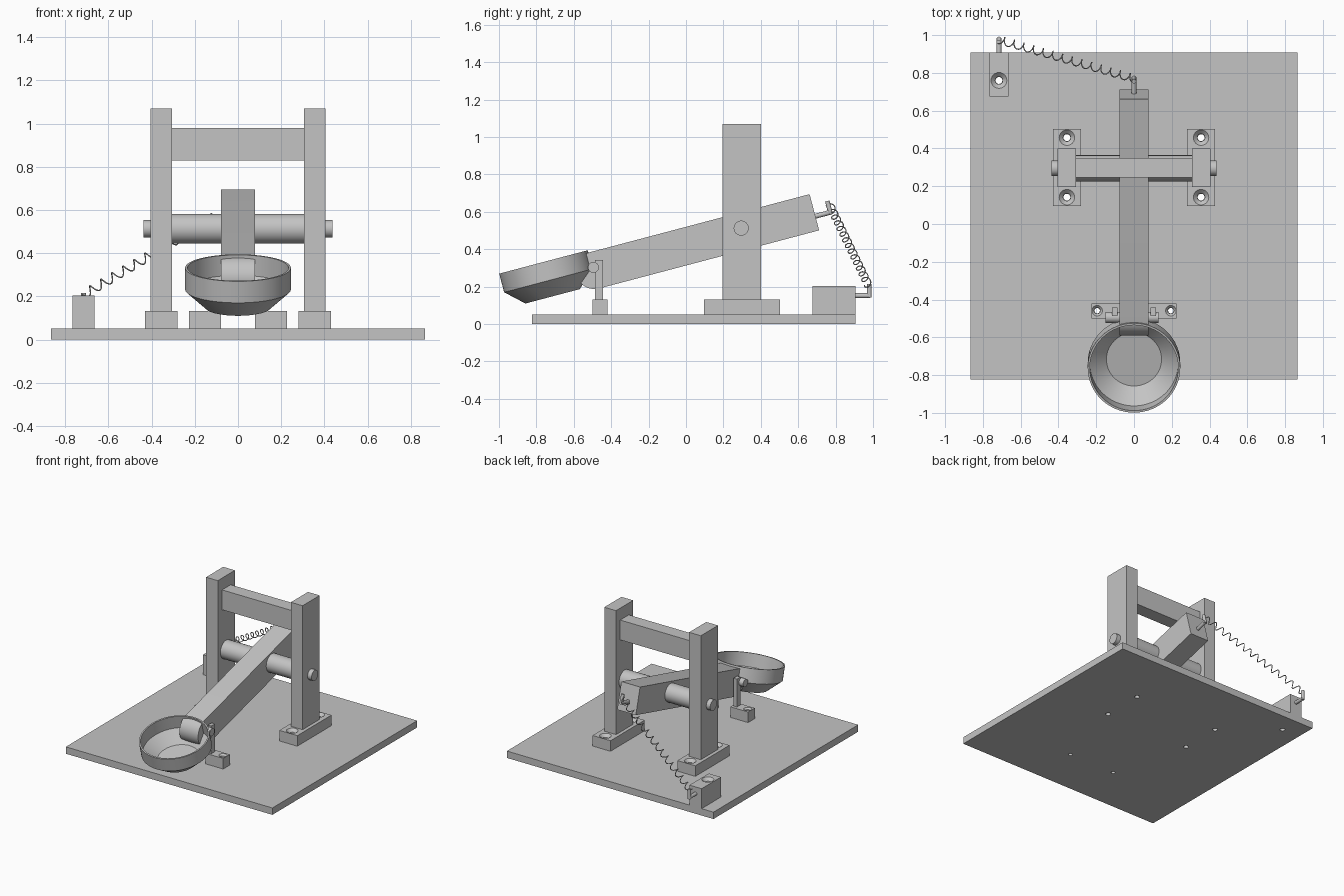
import bpy, bmesh
from math import sin, cos, pi, radians
from mathutils import Vector, Matrix

cube = bpy.data.objects.get("Cube")
if cube:
    bpy.data.objects.remove(cube, do_unlink=True)

grey = bpy.data.materials.new("plain grey")
grey.use_nodes = True
colour = (0.55, 0.55, 0.55, 1)
grey.diffuse_color = colour
grey.node_tree.nodes["Principled BSDF"].inputs["Base Color"].default_value = colour

# The tilted arm frame: origin at the axle, local y along the arm
PIVOT = Vector((0, 0.295, 0.513))
ARM = Matrix.Translation(PIVOT) @ Matrix.Rotation(radians(14.8), 4, 'X')


def activate(ob):
    bpy.ops.object.select_all(action='DESELECT')
    ob.select_set(True)
    bpy.context.view_layer.objects.active = ob


def finish(name, bm, smooth=False):
    bmesh.ops.recalc_face_normals(bm, faces=bm.faces[:])
    mesh = bpy.data.meshes.new(name)
    bm.to_mesh(mesh)
    bm.free()
    mesh.materials.append(grey)
    ob = bpy.data.objects.new(name, mesh)
    bpy.context.collection.objects.link(ob)
    if smooth:
        activate(ob)
        bpy.ops.object.shade_smooth_by_angle(angle=radians(30))
    return ob


def box(name, x, y, z):
    bm = bmesh.new()
    bmesh.ops.create_cube(bm, size=1)
    for v in bm.verts:
        v.co = [(a + b) / 2 + c * (b - a) for (a, b), c in zip((x, y, z), v.co)]
    return finish(name, bm)


def rod(name, start, end, radius, sides=32):
    start, end = Vector(start), Vector(end)
    axis = end - start
    place = Matrix.Translation((start + end) / 2) @ axis.to_track_quat('Z', 'Y').to_matrix().to_4x4()
    bm = bmesh.new()
    bmesh.ops.create_cone(bm, cap_ends=True, segments=sides, radius1=radius,
                          radius2=radius, depth=axis.length, matrix=place)
    return finish(name, bm, True)


def lathe(name, profile, place, steps=64):
    bm = bmesh.new()
    verts = [bm.verts.new((r, 0, z)) for r, z in profile]
    edges = [bm.edges.new(pair) for pair in zip(verts, verts[1:])]
    bmesh.ops.spin(bm, geom=verts + edges, axis=(0, 0, 1), cent=(0, 0, 0),
                   angle=2 * pi, steps=steps, use_merge=True)
    bmesh.ops.remove_doubles(bm, verts=bm.verts[:], dist=0.0001)
    bm.transform(place)
    return finish(name, bm, True)


def drill(ob, x, y, top, wide, narrow):
    """Cut a countersunk screw hole straight down through a part."""
    depth = wide - narrow
    profile = [(0, -0.1), (narrow, -0.1), (narrow, top - depth), (wide, top),
               (wide, top + 0.1), (0, top + 0.1)]
    cutter = lathe("hole_cutter", profile, Matrix.Translation((x, y, 0)), 24)
    cutter.hide_render = True
    mod = ob.modifiers.new("hole", 'BOOLEAN')
    mod.operation, mod.solver, mod.object = 'DIFFERENCE', 'EXACT', cutter
    activate(ob)
    bpy.ops.object.modifier_apply(modifier=mod.name)
    bpy.data.objects.remove(cutter, do_unlink=True)


base = box("base_plate", (-0.865, 0.865), (-0.824, 0.907), (0, 0.052))

# Upright frame and trigger stands, mirrored left and right
for side, s in (("left", 1), ("right", -1)):
    def span(a, b):
        return (a, b) if s > 0 else (-b, -a)

    foot = box(side + "_post_foot", span(0.28, 0.43), (0.095, 0.503), (0.052, 0.132))
    for y in (0.142, 0.457):
        drill(foot, s * 0.355, y, 0.132, 0.041, 0.02)
        drill(base, s * 0.355, y, 0.132, 0.041, 0.018)
    box(side + "_post", span(0.306, 0.404), (0.195, 0.4), (0.13, 1.07))
    rod(side + "_axle_sleeve", (s * 0.07, *PIVOT.yz), (s * 0.306, *PIVOT.yz), 0.069, 48)

    stand = box(side + "_trigger_foot", span(0.078, 0.226), (-0.5, -0.42), (0.052, 0.132))
    drill(stand, s * 0.195, -0.459, 0.132, 0.028, 0.016)
    drill(base, s * 0.195, -0.459, 0.132, 0.028, 0.014)
    box(side + "_trigger_post", span(0.088, 0.116), (-0.486, -0.443), (0.13, 0.343))

box("crossbar", (-0.31, 0.31), (0.247, 0.35), (0.83, 0.98))
rod("axle", (-0.437, *PIVOT.yz), (0.437, *PIVOT.yz), 0.04, 48)
rod("trigger_pin", (-0.152, -0.495, 0.303), (0.13, -0.495, 0.303), 0.029)

# Throwing arm: a bar with a rounded front end
outline = [(0.4, 0.082), (0.4, -0.118)]
outline += [(-0.816 - 0.1 * sin(a), -0.018 - 0.1 * cos(a))
            for a in (pi * i / 24 for i in range(25))]
bm = bmesh.new()
face = bm.faces.new([bm.verts.new((-0.078, y, z)) for y, z in outline])
out = bmesh.ops.extrude_face_region(bm, geom=[face])
bmesh.ops.translate(bm, vec=(0.156, 0, 0),
                    verts=[g for g in out["geom"] if isinstance(g, bmesh.types.BMVert)])
bm.transform(ARM)
finish("throwing_arm", bm, True)

# Bowl: open cup with a straight rim and a cone below
lathe("bowl", [(0, -0.095), (0.15, -0.095), (0.245, -0.008), (0.245, 0.095),
               (0.234, 0.095), (0.234, -0.003), (0.146, -0.083), (0, -0.083)],
      ARM @ Matrix.Translation((0, -1.068, 0)))

# Spring anchor block
block = box("spring_block", (-0.766, -0.664), (0.676, 0.907), (0.052, 0.203))
drill(block, -0.715, 0.76, 0.203, 0.042, 0.02)
drill(base, -0.715, 0.76, 0.203, 0.042, 0.018)

# Hooks at both spring ends
rod("block_hook_shank", (-0.715, 0.9, 0.152), (-0.715, 0.985, 0.152), 0.013, 16)
rod("block_hook_tip", (-0.715, 0.98, 0.142), (-0.715, 0.98, 0.215), 0.012, 16)
rod("arm_hook_shank", ARM @ Vector((0, 0.39, -0.04)), ARM @ Vector((0, 0.488, -0.04)), 0.013, 16)
rod("arm_hook_tip", ARM @ Vector((0, 0.482, -0.05)), ARM @ Vector((0, 0.482, 0.022)), 0.012, 16)

# Coil spring stretched between the hooks
start, end = Vector((0, 0.77, 0.632)), Vector((-0.715, 0.975, 0.208))
axis = end - start
turn = axis.to_track_quat('Z', 'Y')
coils, per_turn = 14, 16
count = coils * per_turn
curve = bpy.data.curves.new("spring", 'CURVE')
curve.dimensions = '3D'
curve.bevel_depth = 0.0032
curve.bevel_resolution = 1
line = curve.splines.new('POLY')
line.points.add(count)
for i, p in enumerate(line.points):
    a = 2 * pi * i / per_turn
    offset = turn @ Vector((0.021 * cos(a), 0.021 * sin(a), 0))
    p.co = (*(start + axis * i / count + offset), 1)
curve.materials.append(grey)
spring = bpy.data.objects.new("spring", curve)
bpy.context.collection.objects.link(spring)
activate(spring)
bpy.ops.object.convert(target='MESH')
